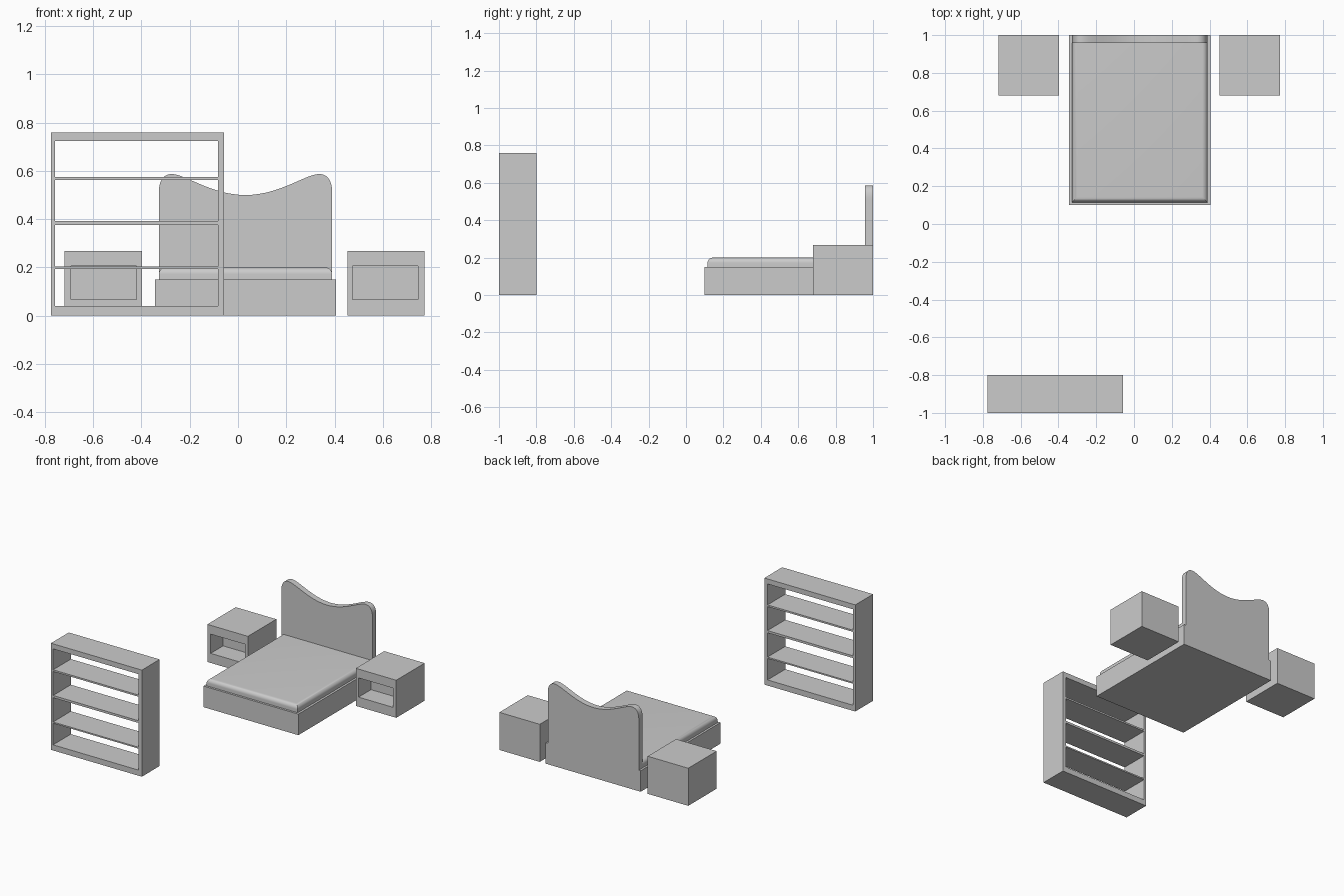
import bpy, bmesh
from mathutils import Vector
from mathutils.geometry import interpolate_bezier

if "Cube" in bpy.data.objects:
    bpy.data.objects.remove(bpy.data.objects["Cube"])


def finish(name, bm, smooth=False):
    bmesh.ops.recalc_face_normals(bm, faces=bm.faces)
    mesh = bpy.data.meshes.new(name)
    bm.to_mesh(mesh)
    bm.free()
    obj = bpy.data.objects.new(name, mesh)
    bpy.context.collection.objects.link(obj)
    if smooth:
        bpy.ops.object.select_all(action='DESELECT')
        bpy.context.view_layer.objects.active = obj
        obj.select_set(True)
        bpy.ops.object.shade_smooth_by_angle()
    return obj


def box_bm(x, y, z):
    bm = bmesh.new()
    bmesh.ops.create_cube(bm, size=1)
    for v in bm.verts:
        v.co = [a[0] if c < 0 else a[1] for a, c in zip((x, y, z), v.co)]
    return bm


def box(name, x, y, z):
    return finish(name, box_bm(x, y, z))


def cut(obj, x, y, z):
    cutter = box("cutter", x, y, z)
    cutter.hide_render = True
    mod = obj.modifiers.new("opening", 'BOOLEAN')
    mod.operation = 'DIFFERENCE'
    mod.solver = 'EXACT'
    mod.object = cutter
    bpy.ops.object.select_all(action='DESELECT')
    bpy.context.view_layer.objects.active = obj
    obj.select_set(True)
    bpy.ops.object.modifier_apply(modifier=mod.name)
    bpy.data.objects.remove(cutter)


# Open-backed bookshelf: four through openings leave three shelves
shelf = box("bookshelf", (-0.775, -0.058), (-1, -0.8), (0, 0.76))
for z in ((0.04, 0.193), (0.203, 0.376), (0.392, 0.563), (0.575, 0.724)):
    cut(shelf, (-0.758, -0.083), (-1.1, -0.7), z)

# Nightstands with a recessed front compartment
for name, x, hole in (("nightstand_left", (-0.718, -0.398), (-0.692, -0.421)),
                      ("nightstand_right", (0.453, 0.772), (0.475, 0.745))):
    stand = box(name, x, (0.68, 1), (0, 0.268))
    cut(stand, hole, (0.6, 0.82), (0.068, 0.205))

# Bed base
box("bed_base", (-0.343, 0.406), (0.1, 1), (0, 0.15))

# Mattress with rounded top edges at the front and sides
bm = box_bm((-0.328, 0.39), (0.115, 0.96), (0.15, 0.2))
edges = [e for e in bm.edges if all(v.co.z > 0.19 for v in e.verts)
         and not all(v.co.y > 0.9 for v in e.verts)]
bmesh.ops.bevel(bm, geom=edges, offset=0.028, segments=8, profile=0.5, affect='EDGES')
finish("mattress", bm, smooth=True)

# Headboard: half profile as bezier spans, mirrored about its middle
spans = [((0.359, 0.51), (0.359, 0.56), (0.34, 0.587), (0.305, 0.587)),
         ((0.305, 0.587), (0.25, 0.587), (0.14, 0.5), (0, 0.5))]
half = [Vector((0.359, 0.15))]
for s in spans:
    pts = interpolate_bezier(*[Vector(p) for p in s], 16)
    half += pts if s is spans[0] else pts[1:]
outline = [(p.x, p.y) for p in half] + [(-p.x, p.y) for p in reversed(half[:-1])]
bm = bmesh.new()
face = bm.faces.new([bm.verts.new((0.031 + x, 0.957, z)) for x, z in outline])
ext = bmesh.ops.extrude_face_region(bm, geom=[face], use_keep_orig=True)
bmesh.ops.translate(bm, vec=(0, 0.043, 0),
                    verts=[g for g in ext["geom"] if isinstance(g, bmesh.types.BMVert)])
finish("headboard", bm, smooth=True)
